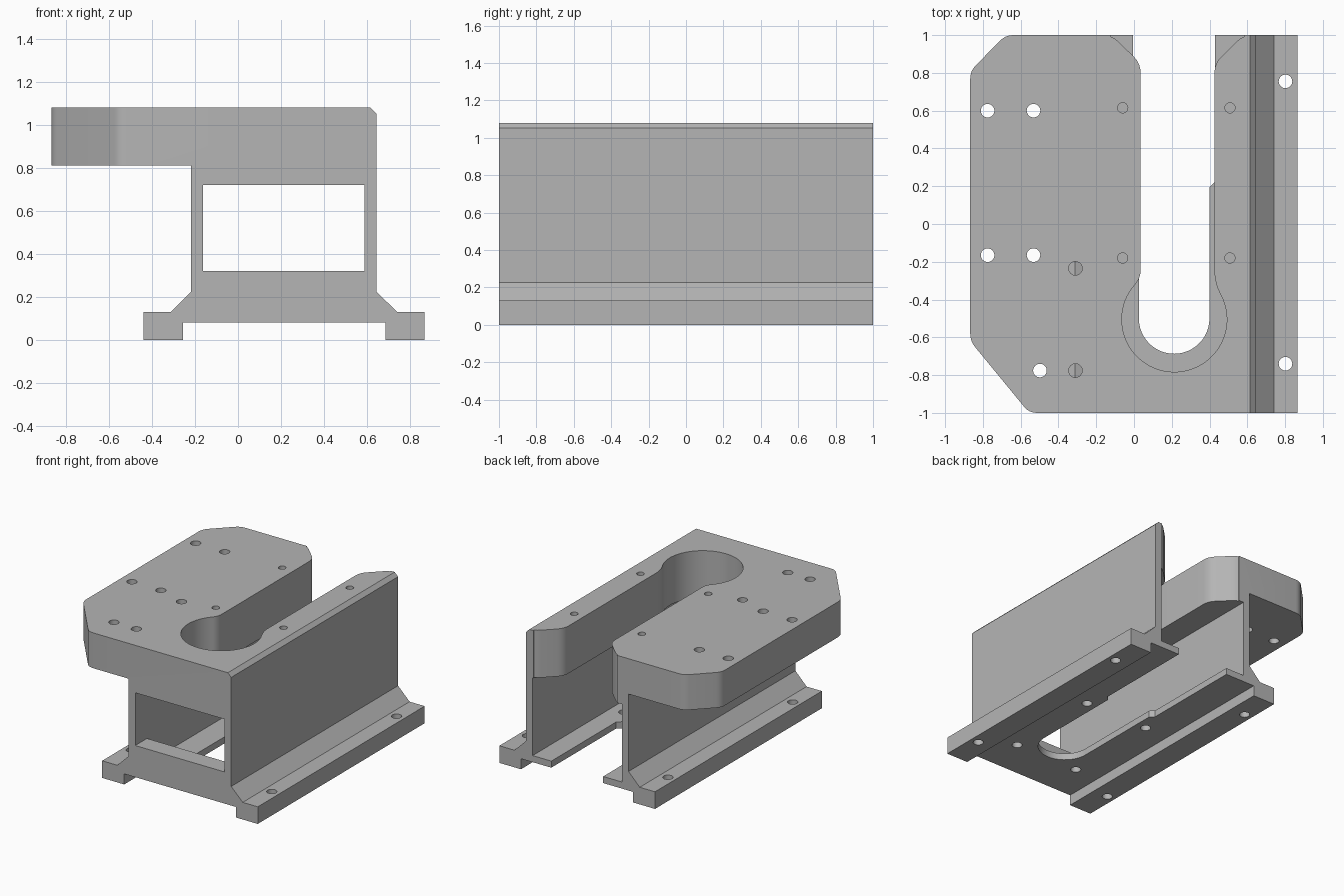
import bpy, math
from mathutils import Vector

if "Cube" in bpy.data.objects:
    bpy.data.objects.remove(bpy.data.objects["Cube"])

grey = bpy.data.materials.new("machined_grey")
grey.diffuse_color = (0.46, 0.46, 0.46, 1)
grey.use_nodes = True
grey.node_tree.nodes["Principled BSDF"].inputs["Base Color"].default_value = grey.diffuse_color


def prism(name, pts, lo, hi, axis):
    """Extrude a 2D polygon along an axis: x takes (y,z), y takes (x,z), z takes (x,y)."""
    place = {"x": lambda a, b, t: (t, a, b),
             "y": lambda a, b, t: (a, t, b),
             "z": lambda a, b, t: (a, b, t)}[axis]
    n = len(pts)
    verts = [place(a, b, t) for t in (lo, hi) for a, b in pts]
    faces = [list(range(n)), list(range(2 * n - 1, n - 1, -1))]
    faces += [[i, i + n, (i + 1) % n + n, (i + 1) % n] for i in range(n)]
    mesh = bpy.data.meshes.new(name)
    mesh.from_pydata(verts, [], faces)
    area = sum(pts[i][0] * pts[(i + 1) % n][1] - pts[(i + 1) % n][0] * pts[i][1]
               for i in range(n))
    # end cap at lo must face away from the solid
    if (area > 0) != (axis == "y"):
        mesh.flip_normals()
    mesh.materials.append(grey)
    obj = bpy.data.objects.new(name, mesh)
    bpy.context.collection.objects.link(obj)
    return obj


def cut(cutter):
    mod = body.modifiers.new(cutter.name, "BOOLEAN")
    mod.operation, mod.solver, mod.object = "DIFFERENCE", "EXACT", cutter
    bpy.context.view_layer.objects.active = body
    bpy.ops.object.modifier_apply(modifier=mod.name)
    bpy.data.objects.remove(cutter)


def arc(cx, cy, r, a0, a1, n):
    return [(cx + r * math.cos(a0 + (a1 - a0) * i / n),
             cy + r * math.sin(a0 + (a1 - a0) * i / n)) for i in range(n + 1)]


def soft(prev, p, nxt, d=0.05):
    """Rounded corner at p between its two neighbours."""
    prev, p, nxt = Vector(prev), Vector(p), Vector(nxt)
    a, b = p + (prev - p).normalized() * d, p + (nxt - p).normalized() * d
    return [tuple(a * (1 - t) ** 2 + p * 2 * t * (1 - t) + b * t * t)
            for t in (0, .25, .5, .75, 1)]


def hole(x, y, r, lo, hi):
    cut(prism("hole_cutter", arc(x, y, r, 0, math.tau * 23 / 24, 23), lo, hi, "z"))


# bracket body: front profile with feet, walls and overhanging top
body = prism("mounting_bracket", [
    (-.44, 0), (-.255, 0), (-.255, .08), (.685, .08), (.685, 0), (.866, 0),
    (.866, .13), (.74, .13), (.643, .225), (.643, 1.052), (.615, 1.08),
    (-.867, 1.08), (-.867, .812), (-.218, .812), (-.218, .225), (-.312, .13),
    (-.44, .13)], -1, 1, "y")

# hollow interior with a window through the front wall
cut(prism("cavity_cutter", [(-1.1, .72), (-1.1, .32), (-.86, .32), (-.86, .13),
                            (1.1, .13), (1.1, .72)], -.162, .587, "x"))

# floor slot: rounded end, wider towards the back
cut(prism("floor_slot_cutter", arc(.2125, -.5, .187, math.pi, math.tau, 24) + [
    (.3995, .195), (.43, .225), (.43, 1.1), (-.005, 1.1), (-.005, .225),
    (.0255, .195)], -.1, .3, "z"))

# keyhole slot through the top, blended neck and flared mouth
cx, cy, R, dy = .2135, -.505, .278, .26


def side(s, w):
    """Neck and mouth of one side, from the round pocket to the back edge."""
    r = (w * w + dy * dy - R * R) / (2 * (R - w))
    t = math.atan2(dy, w + r)
    neck = [(cx + s * (w + r - r * math.cos(a)), cy + dy - r * math.sin(a))
            for a in [t * (1 - i / 8) for i in range(9)]]
    x = cx + s * w
    low, knee, edge, out = (x, .5), (x, .85), (x + s * .152, 1), (x + s * .3, 1)
    mouth = soft(low, knee, edge) + soft(knee, edge, out)[:3]
    return neck + mouth + [(mouth[-1][0], 1.1)], t


right, tr = side(1, .2125)
left, tl = side(-1, .1785)
pocket = arc(cx, cy, R, math.pi - tl, math.tau + tr, 48)
cut(prism("keyhole_cutter", pocket[:-1] + right + left[::-1][:-1], .5, 1.2, "z"))

# clipped outer corners of the overhang
for a, b, s in (((-.867, .81), (-.68, 1), 1), ((-.867, -.62), (-.555, -1), -1)):
    pts = soft((-.867, 0), a, b, .04) + soft(a, b, (0, s), .04)
    pts += [(pts[-1][0], s * 1.1), (-1, s * 1.1), (-1, pts[0][1])]
    cut(prism("corner_cutter", pts, .6, 1.2, "z"))

# bolt holes through the overhang
for x, y in ((-.775, .6), (-.532, .6), (-.775, -.165), (-.532, -.165),
             (-.498, -.776), (-.31, -.235), (-.31, -.776)):
    hole(x, y, .036, .6, 1.2)

# bolt holes in the feet
for x in (.802, -.377):
    for y in (.755, -.74):
        hole(x, y, .036, -.1, .2)

# blind holes on top, and floor holes
for x in (-.06, .508):
    for y in (.615, -.18):
        hole(x, y, .027, .92, 1.2)
for x in (-.055, .48):
    for y in (-.70, .06):
        hole(x, y, .036, .02, .2)

# smooth curves, sharp edges
body.select_set(True)
bpy.context.view_layer.objects.active = body
bpy.ops.object.shade_smooth_by_angle(angle=math.radians(25))
